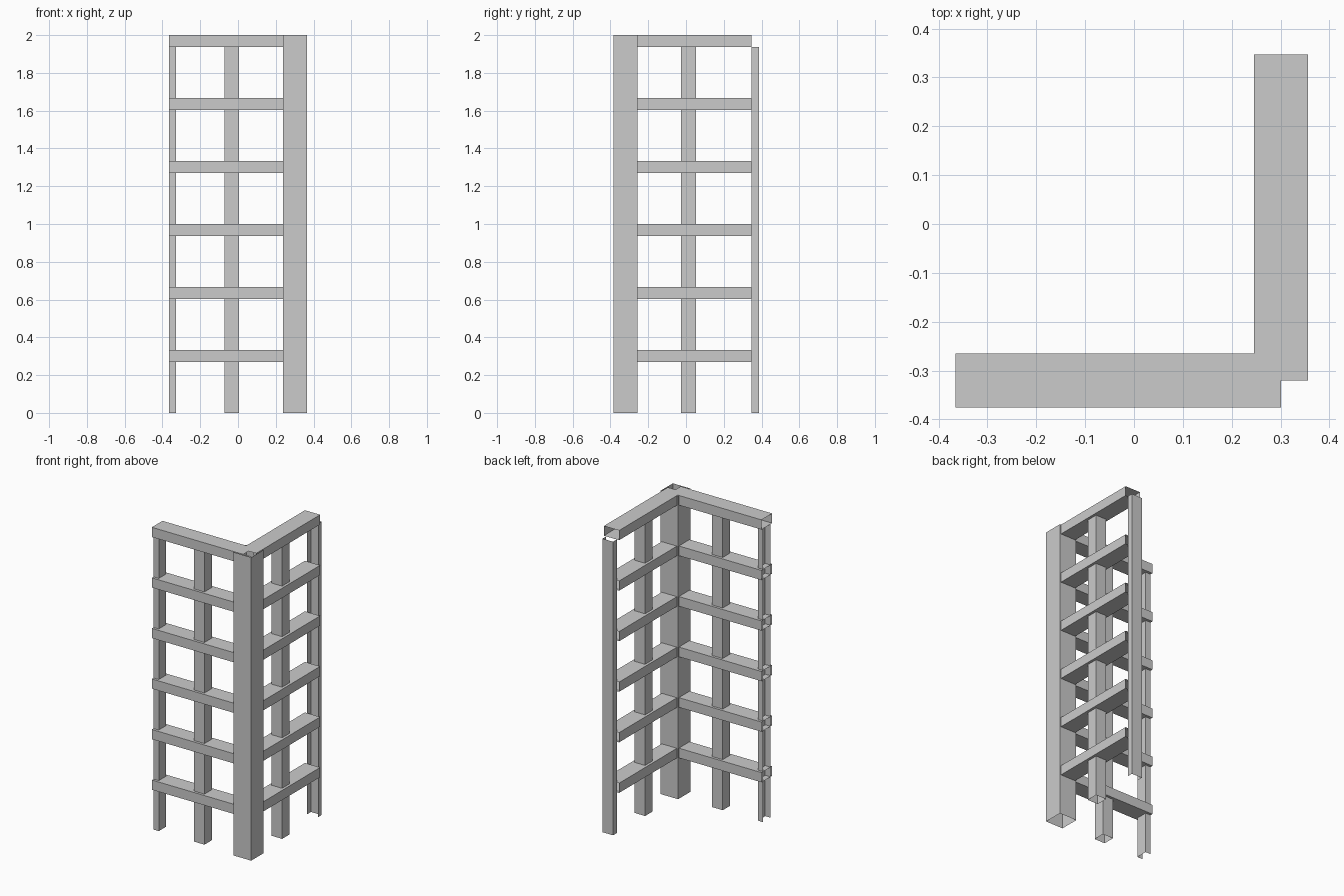
import bpy
from mathutils import Vector

if "Cube" in bpy.data.objects:
    bpy.data.objects.remove(bpy.data.objects["Cube"])

CX, CY = 0.301, -0.320      # centre of the corner post
BAY = 1 / 3                 # spacing of posts and rails
CORNER_W, POST_W = 0.128, 0.077
RAIL_W, RAIL_H = 0.111, 0.064
POST_TOP = 2 - RAIL_H


def sheet(name, profile, sweep, closed=True):
    """Sweep a 3D profile along a vector into an open-ended hollow section."""
    n = len(profile)
    lower = [Vector(p) for p in profile]
    verts = lower + [p + Vector(sweep) for p in lower]
    count = n if closed else n - 1
    faces = [(i, (i + 1) % n, (i + 1) % n + n, i + n) for i in range(count)]
    mesh = bpy.data.meshes.new(name)
    mesh.from_pydata(verts, [], faces)
    obj = bpy.data.objects.new(name, mesh)
    bpy.context.collection.objects.link(obj)
    return obj


def post(name, x, y, width, height):
    h = width / 2
    sheet(name, [(x - h, y - h, 0), (x + h, y - h, 0), (x + h, y + h, 0), (x - h, y + h, 0)],
          (0, 0, height))


# Corner post and the full post in the middle of each wing
post("corner_post", CX, CY, CORNER_W, 2)
post("front_middle_post", CX - BAY, CY, POST_W, POST_TOP)
post("side_middle_post", CX, CY + BAY, POST_W, POST_TOP)

# Half posts (open channels) at the wing ends
h = POST_W / 2
ex, ey = CX - 2 * BAY, CY + 2 * BAY
sheet("front_end_half_post",
      [(ex, CY - h, 0), (ex + h, CY - h, 0), (ex + h, CY + h, 0), (ex, CY + h, 0)],
      (0, 0, POST_TOP), closed=False)
sheet("side_end_half_post",
      [(CX + h, ey, 0), (CX + h, ey + h, 0), (CX - h, ey + h, 0), (CX - h, ey, 0)],
      (0, 0, POST_TOP), closed=False)

# Open-ended rails running from the corner centre to each wing end
w = RAIL_W / 2
for i in range(1, 7):
    top = i * BAY
    low = top - RAIL_H
    sheet(f"front_rail_{i}",
          [(ex, CY - w, low), (ex, CY + w, low), (ex, CY + w, top), (ex, CY - w, top)][::-1],
          (2 * BAY, 0, 0)).data.flip_normals()
    sheet(f"side_rail_{i}",
          [(CX - w, CY, low), (CX + w, CY, low), (CX + w, CY, top), (CX - w, CY, top)],
          (0, 2 * BAY, 0)).data.flip_normals()
